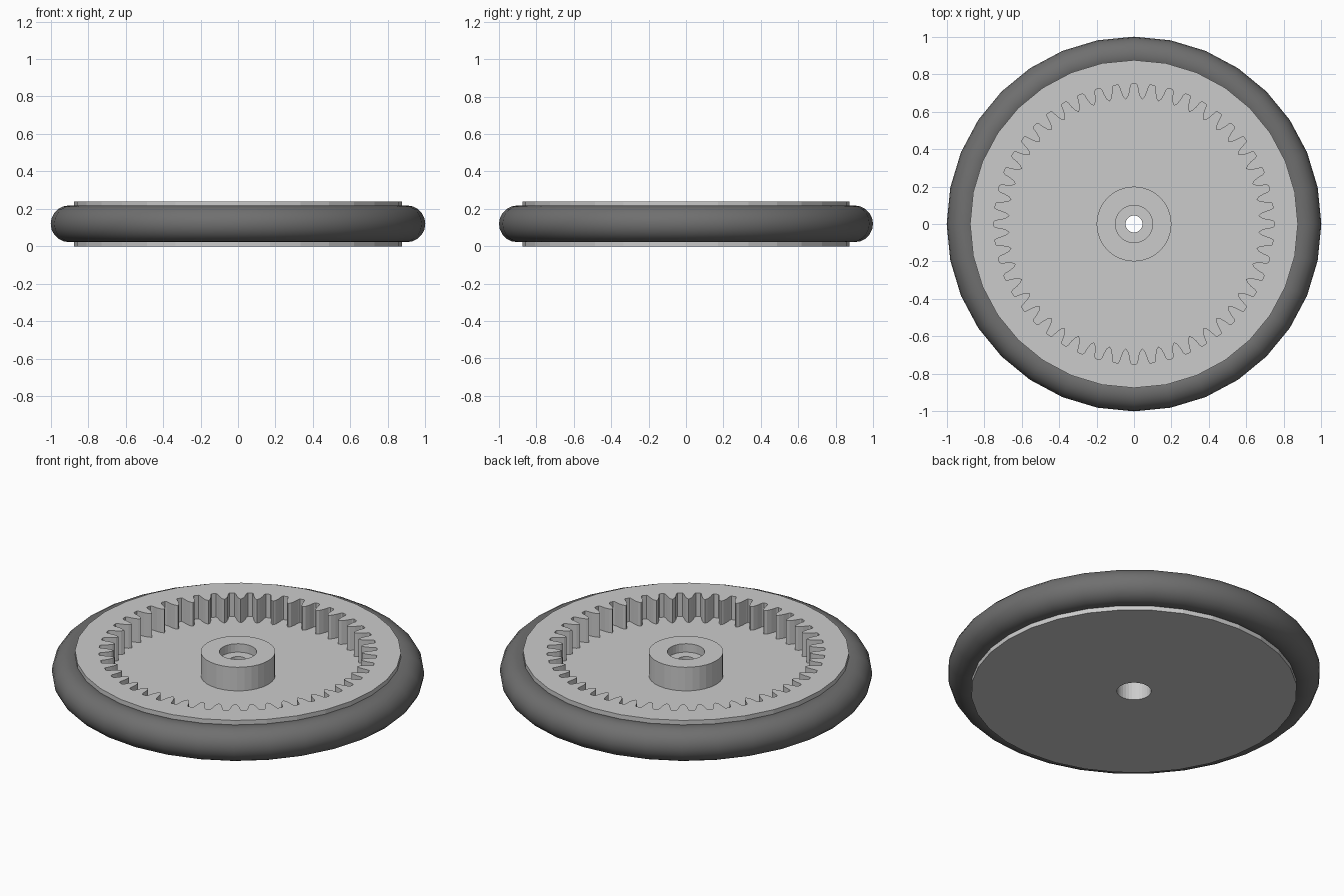
import bpy, bmesh, math

if "Cube" in bpy.data.objects:
    bpy.data.objects.remove(bpy.data.objects["Cube"])

# Wheel dimensions
HEIGHT, FLOOR = 0.24, 0.10
WEB_LOW, WEB_HIGH = 0.14, 0.19
TEETH = 48

bm = bmesh.new()


def ring(points, z):
    """Closed loop of edges; returns (verts, edges)."""
    vs = [bm.verts.new((r * math.cos(a), r * math.sin(a), z)) for r, a in points]
    es = [bm.edges.new((vs[i], vs[(i + 1) % len(vs)])) for i in range(len(vs))]
    return vs, es


def circle(r, n=32):
    return [(r, 2 * math.pi * i / n) for i in range(n)]


def wall(low, high):
    a, b = low[0], high[0]
    for i in range(len(a)):
        j = (i + 1) % len(a)
        bm.faces.new((a[i], a[j], b[j], b[i]))


def cap(outer, inner, up=1):
    bmesh.ops.triangle_fill(bm, edges=outer[1] + inner[1], use_beauty=True,
                            normal=(0, 0, up))


# Internal gear outline: slots point outward, rounded teeth point inward
tooth = [(0.667, -0.5), (0.68, -0.36), (0.705, -0.26), (0.738, -0.19), (0.747, -0.13),
         (0.747, 0.13), (0.738, 0.19), (0.705, 0.26), (0.68, 0.36)]
gear = [(r, 2 * math.pi * (k + f) / TEETH) for k in range(TEETH) for r, f in tooth]

# Stepped outline of the wheel body
rim_low, rim_high = ring(circle(0.875), 0), ring(circle(0.875), HEIGHT)
gear_low, gear_high = ring(gear, FLOOR), ring(gear, HEIGHT)
hub_low, hub_high = ring(circle(0.2), FLOOR), ring(circle(0.2), HEIGHT)
seat_low, seat_high = ring(circle(0.1), WEB_HIGH), ring(circle(0.1), HEIGHT)
bore_low, bore_high = ring(circle(0.045), WEB_LOW), ring(circle(0.045), WEB_HIGH)
under_low, under_high = ring(circle(0.092), 0), ring(circle(0.092), WEB_LOW)

for low, high in ((rim_low, rim_high), (gear_low, gear_high), (hub_low, hub_high),
                  (seat_low, seat_high), (bore_low, bore_high), (under_low, under_high)):
    wall(low, high)
cap(rim_high, gear_high)
cap(gear_low, hub_low)
cap(hub_high, seat_high)
cap(seat_low, bore_high)
cap(under_high, bore_low, -1)
cap(rim_low, under_low, -1)
bmesh.ops.recalc_face_normals(bm, faces=bm.faces)

mesh = bpy.data.meshes.new("geared_wheel")
bm.to_mesh(mesh)
bm.free()
wheel = bpy.data.objects.new("geared_wheel", mesh)
bpy.context.collection.objects.link(wheel)

# Round tyre seated around the wheel
bpy.ops.mesh.primitive_torus_add(major_radius=0.902, minor_radius=0.098,
                                 major_segments=32, minor_segments=20,
                                 location=(0, 0, HEIGHT / 2))
tyre = bpy.context.object
tyre.name = "tyre"
bpy.ops.object.shade_smooth_by_angle(angle=math.radians(40))
rubber = bpy.data.materials.new("rubber")
rubber.diffuse_color = (0.16, 0.16, 0.16, 1)
rubber.use_nodes = True
rubber.node_tree.nodes["Principled BSDF"].inputs["Base Color"].default_value = rubber.diffuse_color
tyre.data.materials.append(rubber)
